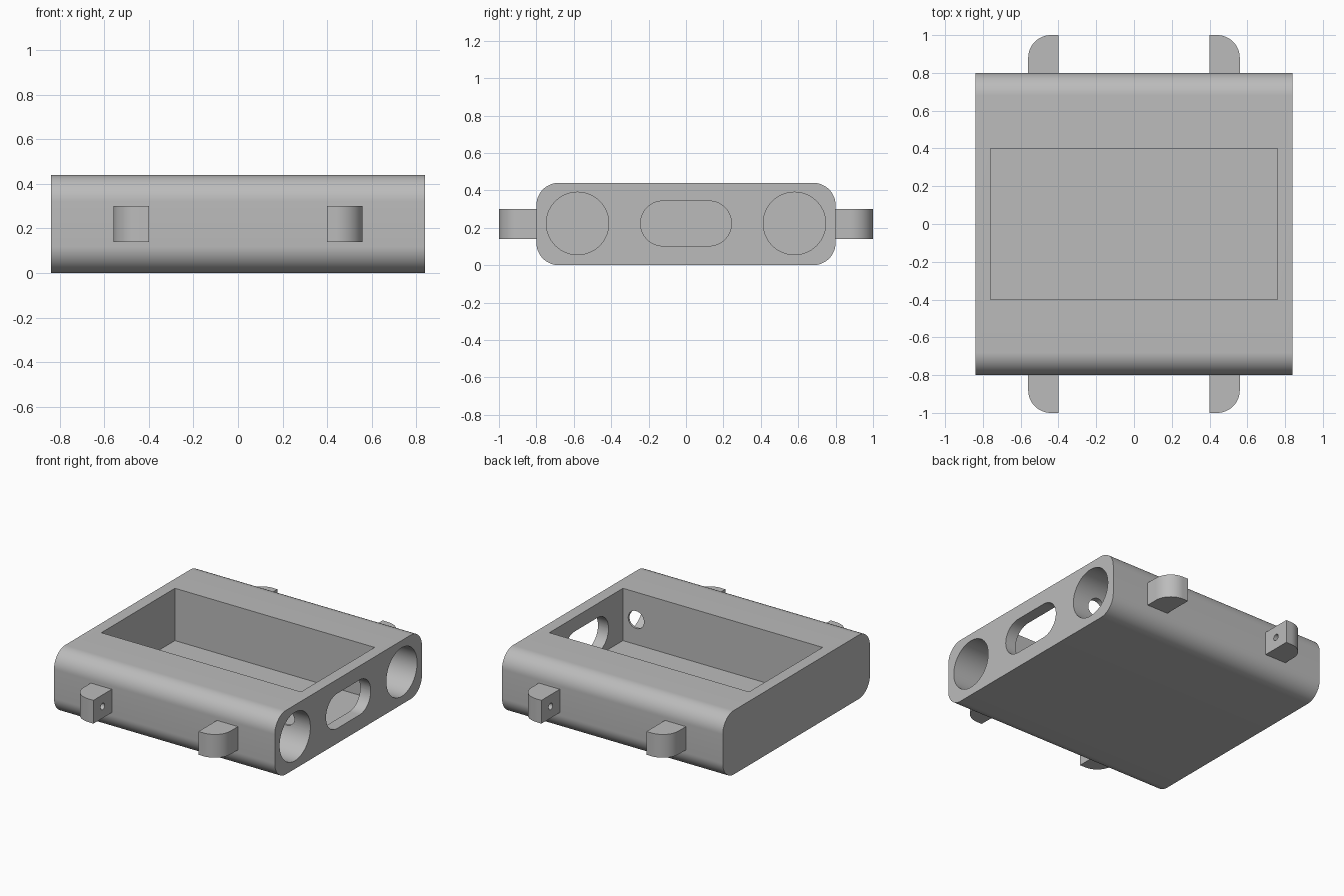
import bpy, bmesh, math
from mathutils import Matrix, Vector

cube = bpy.data.objects.get("Cube")
if cube:
    bpy.data.objects.remove(cube, do_unlink=True)

grey = bpy.data.materials.new("plain grey")
grey.use_nodes = True
colour = (0.5, 0.5, 0.5, 1)
grey.diffuse_color = colour
grey.node_tree.nodes["Principled BSDF"].inputs["Base Color"].default_value = colour

# Maps profile (u, v) and depth w to world: along x (u=y, v=z) or along z
ALONG_X = Matrix(((0, 0, 1), (1, 0, 0), (0, 1, 0)))
ALONG_Y = Matrix(((0, 1, 0), (0, 0, 1), (1, 0, 0)))
ALONG_Z = Matrix.Identity(3)


def arc(u, v, r, start, end, n=16):
    angles = [math.radians(start + (end - start) * i / n) for i in range(n + 1)]
    return [(u + r * math.cos(a), v + r * math.sin(a)) for a in angles]


def rounded_box(u, v, half_u, half_v, r):
    """Rounded rectangle outline, also used for stadium slots and circles."""
    points = []
    for i, (su, sv) in enumerate(((1, 1), (-1, 1), (-1, -1), (1, -1))):
        points += arc(u + su * (half_u - r), v + sv * (half_v - r), r, 90 * i, 90 * i + 90)
    return points


def prism(name, outline, w0, w1, axes):
    bm = bmesh.new()
    verts = [bm.verts.new(axes @ Vector((u, v, w0))) for u, v in outline]
    face = bm.faces.new(verts)
    made = bmesh.ops.extrude_face_region(bm, geom=[face])["geom"]
    moved = [g for g in made if isinstance(g, bmesh.types.BMVert)]
    bmesh.ops.translate(bm, verts=moved, vec=axes @ Vector((0, 0, w1 - w0)))
    bmesh.ops.remove_doubles(bm, verts=bm.verts, dist=1e-5)
    bmesh.ops.recalc_face_normals(bm, faces=bm.faces)
    mesh = bpy.data.meshes.new(name)
    bm.to_mesh(mesh)
    bm.free()
    mesh.materials.append(grey)
    obj = bpy.data.objects.new(name, mesh)
    bpy.context.collection.objects.link(obj)
    return obj


def cut(target, cutter):
    """Apply a boolean difference and discard the cutter."""
    cutter.hide_render = True
    mod = target.modifiers.new("cut", "BOOLEAN")
    mod.operation, mod.solver, mod.object = "DIFFERENCE", "EXACT", cutter
    bpy.context.view_layer.objects.active = target
    bpy.ops.object.modifier_apply(modifier=mod.name)
    bpy.data.objects.remove(cutter, do_unlink=True)


def smooth(obj):
    bpy.ops.object.select_all(action="DESELECT")
    obj.select_set(True)
    bpy.context.view_layer.objects.active = obj
    bpy.ops.object.shade_smooth_by_angle(angle=math.radians(30))


# Case with rounded long edges
case = prism("case", rounded_box(0, 0.22, 0.8, 0.22, 0.12), -0.84, 0.84, ALONG_X)

# Open tray pocket and the slot through its end wall
tray = [(-0.76, -0.4), (0.76, -0.4), (0.76, 0.4), (-0.76, 0.4)]
cut(case, prism("tray_cutter", tray, 0.08, 0.6, ALONG_Z))
cut(case, prism("slot_cutter", rounded_box(0, 0.223, 0.243, 0.12, 0.1199), 0.7, 0.9, ALONG_X))

# Deep side bores, each with a small wire hole into the tray
for side in (-1, 1):
    bore = rounded_box(side * 0.58, 0.223, 0.167, 0.167, 0.167)
    cut(case, prism("bore_cutter", bore, -0.76, 0.9, ALONG_X))
    wire = rounded_box(0.25, 0.66, 0.06, 0.06, 0.06)
    cut(case, prism("wire_cutter", wire, side * 0.36, side * 0.5, ALONG_Y))
smooth(case)

# Four strap lugs, rounded on the outer corner, with a blind pin hole inside
for sx, x_name in ((-1, "right"), (1, "left")):
    for sy, y_name in ((-1, "front"), (1, "back")):
        outline = [(0.4, 0.78), (0.56, 0.78)] + arc(0.44, 0.88, 0.12, 0, 90) + [(0.4, 1.0)]
        outline = [(sx * x, sy * y) for x, y in outline]
        lug = prism(f"{y_name}_{x_name}_lug", outline, 0.14, 0.3, ALONG_Z)
        pin = rounded_box(sy * 0.9, 0.22, 0.022, 0.022, 0.022)
        cut(lug, prism("pin_cutter", pin, sx * 0.36, sx * 0.46, ALONG_X))
        smooth(lug)
